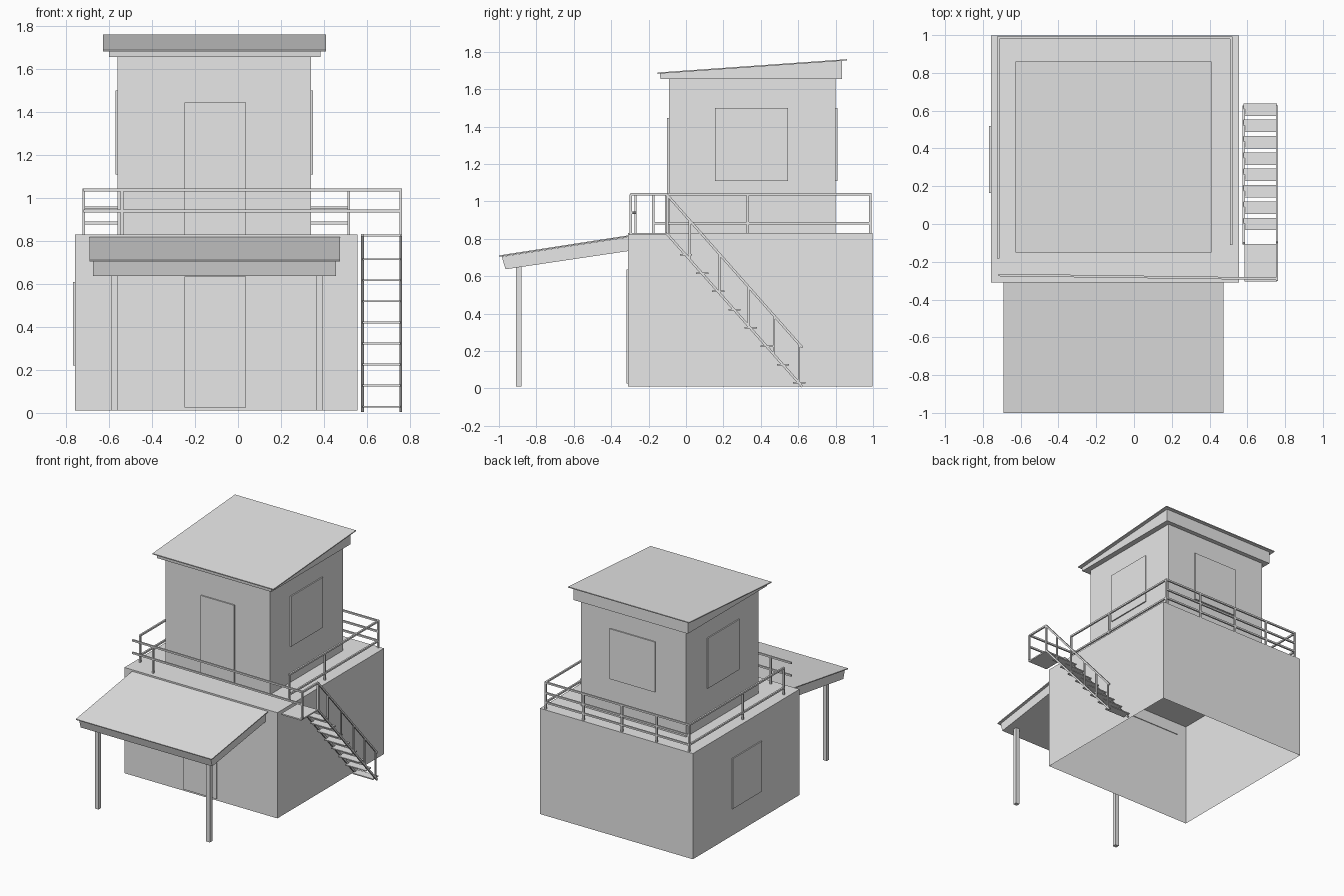
import bpy
import bmesh
from mathutils import Vector

cube = bpy.data.objects.get("Cube")
if cube:
    bpy.data.objects.remove(cube)

grey = bpy.data.materials.new("light_grey")
grey.use_nodes = True
grey.diffuse_color = (0.8, 0.8, 0.8, 1)
grey.node_tree.nodes["Principled BSDF"].inputs["Base Color"].default_value = (0.8, 0.8, 0.8, 1)


def finish(name, bm):
    bmesh.ops.recalc_face_normals(bm, faces=bm.faces)
    mesh = bpy.data.meshes.new(name)
    bm.to_mesh(mesh)
    bm.free()
    mesh.materials.append(grey)
    obj = bpy.data.objects.new(name, mesh)
    bpy.context.collection.objects.link(obj)
    return obj


def box(name, x, y, z, open_bottom=False):
    """Box between the (low, high) limits on each axis."""
    bm = bmesh.new()
    bmesh.ops.create_cube(bm, size=1)
    for v in bm.verts:
        v.co = [lim[0] if c < 0 else lim[1] for c, lim in zip(v.co, (x, y, z))]
    bmesh.ops.recalc_face_normals(bm, faces=bm.faces)
    if open_bottom:
        bm.normal_update()
        low = [f for f in bm.faces if f.normal.z < -0.9]
        bmesh.ops.delete(bm, geom=low, context='FACES_ONLY')
    return finish(name, bm)


def prism(name, x, profile):
    """Side profile of (y, z) points extruded across the x limits."""
    bm = bmesh.new()
    face = bm.faces.new([bm.verts.new((x[0], y, z)) for y, z in profile])
    out = bmesh.ops.extrude_face_region(bm, geom=[face])
    moved = [g for g in out["geom"] if isinstance(g, bmesh.types.BMVert)]
    bmesh.ops.translate(bm, verts=moved, vec=(x[1] - x[0], 0, 0))
    return finish(name, bm)


def bars(name, paths, width=0.013):
    """Square bars, one for each (start, end) pair."""
    bm = bmesh.new()
    for start, end in paths:
        a, b = Vector(start), Vector(end)
        verts = bmesh.ops.create_cube(bm, size=1)["verts"]
        turn = (b - a).to_track_quat('Z', 'Y')
        for v in verts:
            v.co = turn @ Vector((v.co.x * width, v.co.y * width,
                                  v.co.z * (b - a).length)) + (a + b) / 2
    return finish(name, bm)


# Lower and upper rooms
L, R, F, B, DECK = -0.758, 0.555, -0.31, 0.998, 0.83
box("lower_room", (L, R), (F, B), (0.01, DECK), open_bottom=True)
UL, UR, UF, UB = -0.56, 0.34, -0.092, 0.80
box("upper_room", (UL, UR), (UF, UB), (DECK, 1.66), open_bottom=True)

# Doors and windows as thin plates
T = 0.009
door_x, win_y, win_z = (-0.25, 0.037), (0.155, 0.545), (1.11, 1.5)
box("lower_door", door_x, (F - T, F), (0.025, 0.635))
box("upper_door", door_x, (UF - T, UF), (DECK, 1.445))
box("upper_window_left", (UR, UR + T), win_y, win_z)
box("upper_window_right", (UL - T, UL), win_y, win_z)
box("upper_window_back", (-0.3, 0.09), (UB, UB + T), win_z)
box("lower_window_right", (L - T, L), (0.165, 0.52), (0.22, 0.61))

# Sloping main roof
prism("roof_base", (-0.6, 0.383),
      [(-0.137, 1.655), (-0.14, 1.684), (0.835, 1.755), (0.835, 1.655)])
prism("roof_sheet", (-0.628, 0.41),
      [(-0.152, 1.682), (-0.152, 1.689), (0.86, 1.76), (0.86, 1.753)])

# Porch roof and posts
prism("porch_base", (-0.675, 0.455),
      [(-0.965, 0.637), (-0.985, 0.705), (-0.305, 0.81), (-0.305, 0.735)])
prism("porch_sheet", (-0.692, 0.474),
      [(-0.999, 0.704), (-1.0, 0.711), (F, 0.818), (F, 0.811)])
for side, x in (("right", -0.576), ("left", 0.38)):
    box("porch_post_" + side, (x - 0.016, x + 0.016), (-0.91, -0.88), (0.01, 0.665))

# Deck railings
TOP, LOW = 1.037, 0.883
XL, XR, YB, YF, XS = -0.718, 0.515, 0.985, -0.27, 0.757


def post(x, y, base=DECK):
    return ((x, y, base), (x, y, TOP))


back = [((XL - 0.006, YB, z), (XR + 0.006, YB, z)) for z in (LOW, 0.955, TOP)]
back += [post(x, YB) for x in (XL, -0.44, -0.14, 0.19, XR)]
bars("back_railing", back)
for name, x, y0 in (("right_railing", XL, -0.175), ("left_railing", XR, -0.105)):
    rail = [((x, y0, z), (x, YB, z)) for z in (LOW, TOP)]
    bars(name, rail + [post(x, y0), post(x, 0.33)])
front = [((XL, YF, z), (XS, YF - 0.02, z)) for z in (0.94, TOP)]
bars("front_railing", front + [post(-0.54, YF)])

# Stair landing with its railing
box("landing", (0.585, XS), (-0.305, -0.105), (0.82, 0.83))
bars("landing_railing", [post(XS, -0.295), post(XS, -0.1),
                         ((XS, -0.295, TOP), (XS, -0.1, TOP))])

# Stairs: stringers, handrail, balusters and treads
XI = 0.58
top_y, top_z, end_y, end_z = -0.103, 0.828, 0.622, 0.009
slope = (end_z - top_z) / (end_y - top_y)


def string_z(y):
    return top_z + slope * (y - top_y)


for side, x in (("inner", XI), ("outer", XS)):
    bars("stringer_" + side, [((x, top_y, top_z), (x, end_y, end_z))])
bars("stair_handrail", [((XS, top_y, TOP), (XS, end_y, end_z + 0.209))])
bars("stair_balusters", [((XS, y, string_z(y)), (XS, y, string_z(y) + 0.205))
                         for y in (0.02, 0.18, 0.335, 0.47, 0.605)], 0.011)
for i in range(8):
    y = 0.0 + i * 0.0865
    z = 0.715 - i * 0.098
    box("stair_tread_%d" % (i + 1), (XI, XS), (y - 0.033, y + 0.033), (z - 0.004, z + 0.004))
